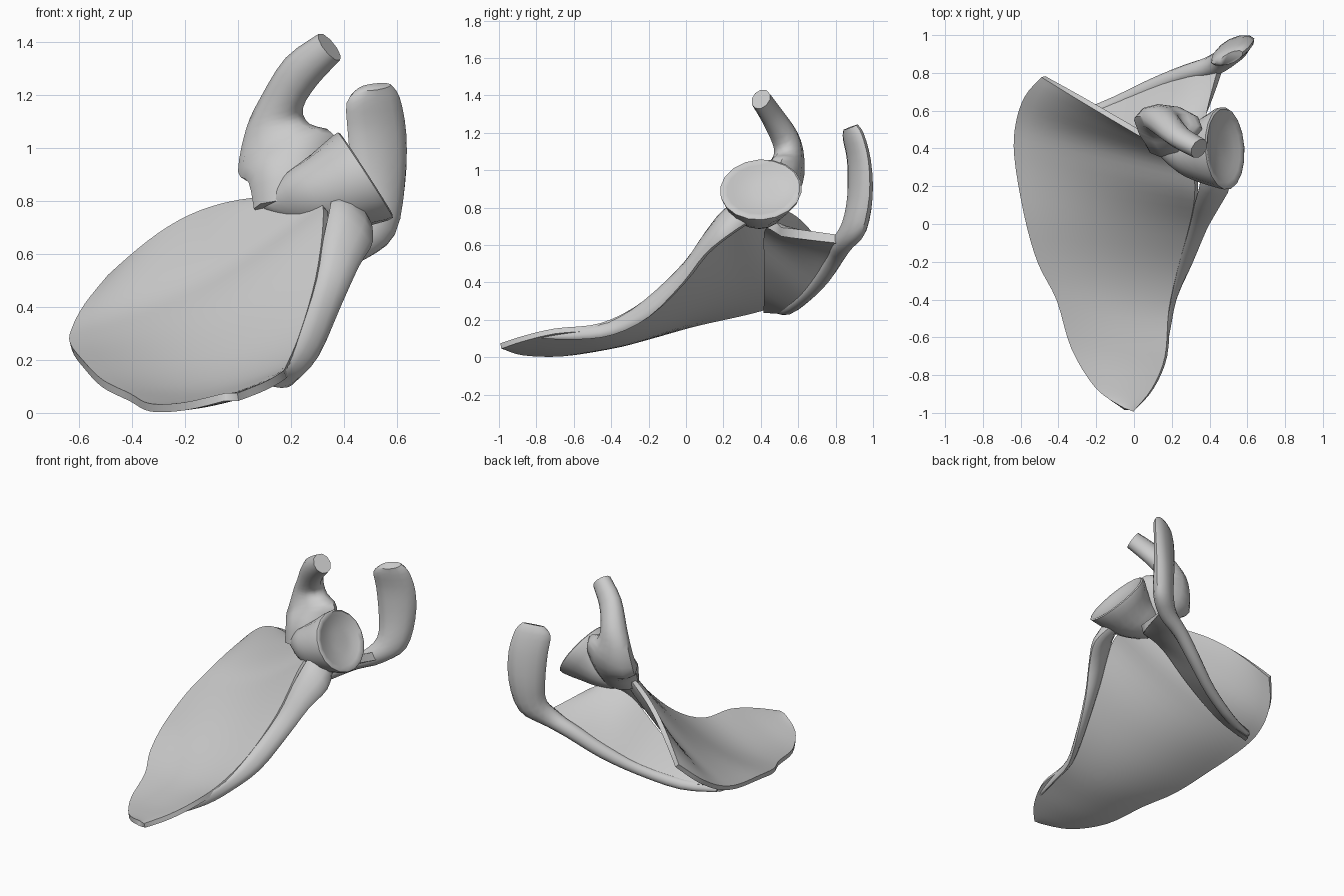
import bpy
import bmesh
import math
from mathutils import Vector

default_cube = bpy.data.objects.get("Cube")
if default_cube:
    bpy.data.objects.remove(default_cube, do_unlink=True)

bone = bpy.data.materials.new("bone_grey")
bone.use_nodes = True
bone.diffuse_color = (0.6, 0.6, 0.6, 1)
bone.node_tree.nodes["Principled BSDF"].inputs["Base Color"].default_value = bone.diffuse_color


def catmull(before, start, end, after, t):
    """Smoothly interpolate one number between start and end."""
    return 0.5 * (2 * start + (end - before) * t
                  + (2 * before - 5 * start + 4 * end - after) * t ** 2
                  + (3 * start - before - 3 * end + after) * t ** 3)


def refine(stations, steps):
    """Insert smooth in-between stations along a list of number tuples."""
    last = len(stations) - 1
    result = []
    for index in range(last):
        near = [stations[min(max(index + shift, 0), last)] for shift in (-1, 0, 1, 2)]
        for step in range(steps):
            result.append([catmull(*values, step / steps) for values in zip(*near)])
    result.append(list(stations[last]))
    return result


def make_object(name, rings, closed, thickness=0.0, angle=45):
    """Skin rows of points; closed rows become a capped tube, open rows a sheet."""
    bm = bmesh.new()
    rows = [[bm.verts.new(point) for point in ring] for ring in rings]
    count = len(rows[0])
    for lower, upper in zip(rows, rows[1:]):
        for i in range(count if closed else count - 1):
            j = (i + 1) % count
            bm.faces.new((lower[i], lower[j], upper[j], upper[i]))
    if closed:
        bm.faces.new(rows[0])
        bm.faces.new(rows[-1])
    bmesh.ops.recalc_face_normals(bm, faces=bm.faces)
    mesh = bpy.data.meshes.new(name)
    bm.to_mesh(mesh)
    bm.free()
    mesh.materials.append(bone)
    obj = bpy.data.objects.new(name, mesh)
    bpy.context.collection.objects.link(obj)
    bpy.ops.object.select_all(action="DESELECT")
    obj.select_set(True)
    bpy.context.view_layer.objects.active = obj
    if thickness:
        solid = obj.modifiers.new("thickness", "SOLIDIFY")
        solid.thickness = thickness
        solid.offset = 0
        bpy.ops.object.modifier_apply(modifier=solid.name)
    bpy.ops.object.shade_smooth_by_angle(angle=math.radians(angle))
    return obj


def sheet(name, rows, thickness, columns=14, steps=4):
    """Curved plate; each row is one edge point, the other edge point and a sag."""
    rings = []
    for row in refine(rows, steps):
        first, second, sag = Vector(row[:3]), Vector(row[3:6]), row[6]
        ring = []
        for column in range(columns + 1):
            t = column / columns
            point = first.lerp(second, t)
            point.z -= sag * math.sin(math.pi * t)
            ring.append(point)
        rings.append(ring)
    return make_object(name, rings, False, thickness)


def loft(name, stations, sides=12, steps=3, axis=None, angle=45):
    """Elliptical tube; each station is a centre, a half-axis and the other half-width."""
    path = refine(stations, steps)
    centres = [Vector(station[:3]) for station in path]
    rings = []
    for index, station in enumerate(path):
        ahead = centres[min(index + 1, len(path) - 1)]
        behind = centres[max(index - 1, 0)]
        tangent = Vector(axis) if axis else ahead - behind
        wide = Vector(station[3:6])
        narrow = tangent.cross(wide).normalized() * station[6]
        turns = [math.tau * side / sides for side in range(sides)]
        rings.append([centres[index] + wide * math.cos(a) + narrow * math.sin(a) for a in turns])
    return make_object(name, rings, True, angle=angle)


# Thin, hollowed triangular blade, from the lower tip to the upper border
sheet("blade", [
    (-.05, -.98, .06, 0, -.99, .06, 0),
    (-.2, -.87, .025, .1, -.87, .1, .01),
    (-.33, -.66, .02, .17, -.7, .14, .03),
    (-.41, -.4, .06, .19, -.45, .17, .04),
    (-.51, -.2, .11, .24, -.22, .29, .06),
    (-.58, .05, .18, .3, 0, .5, .08),
    (-.63, .36, .25, .33, .17, .72, .085),
    (-.62, .54, .31, .31, .3, .79, .055),
    (-.57, .68, .4, .18, .4, .81, -.01),
    (-.48, .78, .51, .05, .47, .81, -.06),
], thickness=.03)

# Thick outer border running up into the neck
loft("outer_border", [
    (.12, -.8, .11, .005, .005, -.01, .01),
    (.17, -.59, .125, .01, .01, -.03, .015),
    (.2, -.4, .155, .02, .01, -.035, .02),
    (.27, -.21, .26, .035, .01, -.045, .025),
    (.34, -.01, .45, .045, -.01, -.055, .03),
    (.39, .11, .61, .065, -.01, -.06, .035),
    (.43, .22, .72, .08, 0, -.07, .045),
    (.41, .34, .79, .06, 0, -.06, .05),
], sides=10)

# Neck that flares out of the blade into a shallow dished socket
loft("neck_and_socket", [
    (.1, .44, .78, 0, .03, .01, .03),
    (.18, .42, .78, 0, .08, .02, .09),
    (.26, .4, .8, 0, .13, .02, .135),
    (.35, .39, .83, 0, .165, .02, .16),
    (.46, .4, .885, -.03, .21, .04, .19),
    (.485, .4, .9, -.03, .205, .04, .18),
    (.465, .4, .89, -.02, .14, .02, .12),
    (.455, .4, .885, 0, .05, 0, .04),
], sides=18, steps=2, axis=(.84, .05, .55), angle=50)

# Hooked process rising beside the socket
loft("hooked_process", [
    (.19, .42, .77, .13, 0, 0, .08),
    (.19, .47, .88, .15, 0, .01, .11),
    (.18, .53, .98, .18, -.02, .07, .1),
    (.15, .55, 1.08, .12, -.02, .01, .08),
    (.165, .53, 1.17, .08, 0, -.02, .075),
    (.24, .46, 1.29, .06, 0, -.05, .06),
    (.345, .4, 1.38, .04, 0, -.05, .055),
], sides=10)

# Ridge plate standing off the back of the blade
sheet("ridge_plate", [
    (-.59, .42, .26, -.57, .46, .26, 0),
    (-.35, .43, .33, -.35, .54, .26, 0),
    (-.1, .43, .5, -.1, .64, .33, 0),
    (.1, .43, .67, .1, .73, .43, 0),
    (.27, .45, .71, .28, .8, .54, 0),
    (.36, .51, .67, .46, .83, .63, 0),
], thickness=.05, columns=6)

# Rounded crest of the ridge, widening into the upright flat shoulder process
loft("ridge_crest_and_shoulder_process", [
    (-.56, .46, .26, 0, .02, -.02, .015),
    (-.35, .54, .26, 0, .025, -.025, .03),
    (-.1, .64, .33, 0, .025, -.025, .035),
    (.1, .73, .43, .01, .03, -.03, .04),
    (.28, .8, .54, .03, .03, -.03, .045),
    (.42, .84, .61, .06, .03, -.03, .055),
    (.51, .9, .7, .08, .04, -.03, .06),
    (.53, .93, .86, .1, .05, 0, .055),
    (.525, .925, 1.05, .11, .05, 0, .045),
    (.51, .895, 1.18, .1, .045, .01, .04),
    (.515, .88, 1.23, .06, .03, .01, .03),
])
